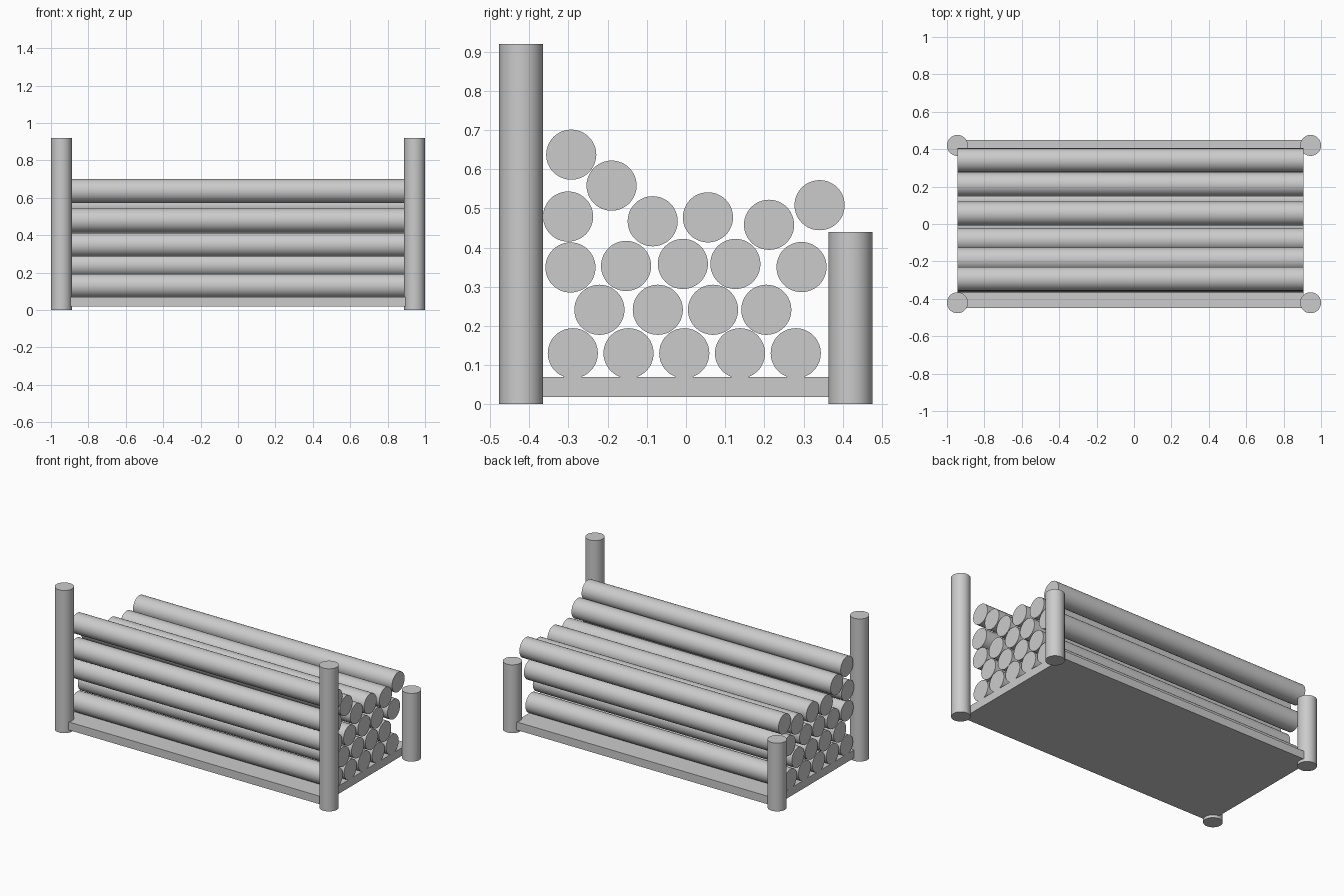
import bpy
from math import pi, radians

if "Cube" in bpy.data.objects:
    bpy.data.objects.remove(bpy.data.objects["Cube"])


def cylinder(name, radius, depth, location, rotation=(0, 0, 0)):
    bpy.ops.mesh.primitive_cylinder_add(vertices=48, radius=radius, depth=depth,
                                        location=location, rotation=rotation)
    ob = bpy.context.object
    ob.name = name
    bpy.ops.object.shade_smooth_by_angle(angle=radians(30))
    return ob


X_MIN, X_MAX = -0.943, 0.905
X_MID, LENGTH = (X_MIN + X_MAX) / 2, X_MAX - X_MIN

# Base slab, flush with the log ends
bpy.ops.mesh.primitive_cube_add(size=1, location=(X_MID, 0, 0.044))
base = bpy.context.object
base.name = "base_slab"
base.scale = (LENGTH, 0.896, 0.052)
bpy.ops.object.transform_apply(location=False, rotation=False, scale=True)

# Corner posts: tall in front, short behind
for side, x in (("left", -0.944), ("right", 0.944)):
    for end, y, height in (("front", -0.421, 0.92), ("back", 0.42, 0.44)):
        cylinder(f"{end}_{side}_post", 0.056, height, (x, y, height / 2))

# Stacked logs: (y, z) centres, from bottom row to top
logs = [(-0.289 + 0.1423 * i, 0.13) for i in range(5)]
logs += [(-0.221, 0.241), (-0.072, 0.241), (0.069, 0.241), (0.205, 0.241)]
logs += [(-0.295, 0.349), (-0.153, 0.353), (-0.008, 0.358), (0.126, 0.358), (0.295, 0.35)]
logs += [(-0.301, 0.479), (-0.085, 0.467), (0.056, 0.477), (0.212, 0.458), (0.341, 0.508)]
logs += [(-0.19, 0.558), (-0.293, 0.637)]
for i, (y, z) in enumerate(logs):
    cylinder(f"log_{i + 1}", 0.064, LENGTH, (X_MID, y, z), (0, pi / 2, 0))
